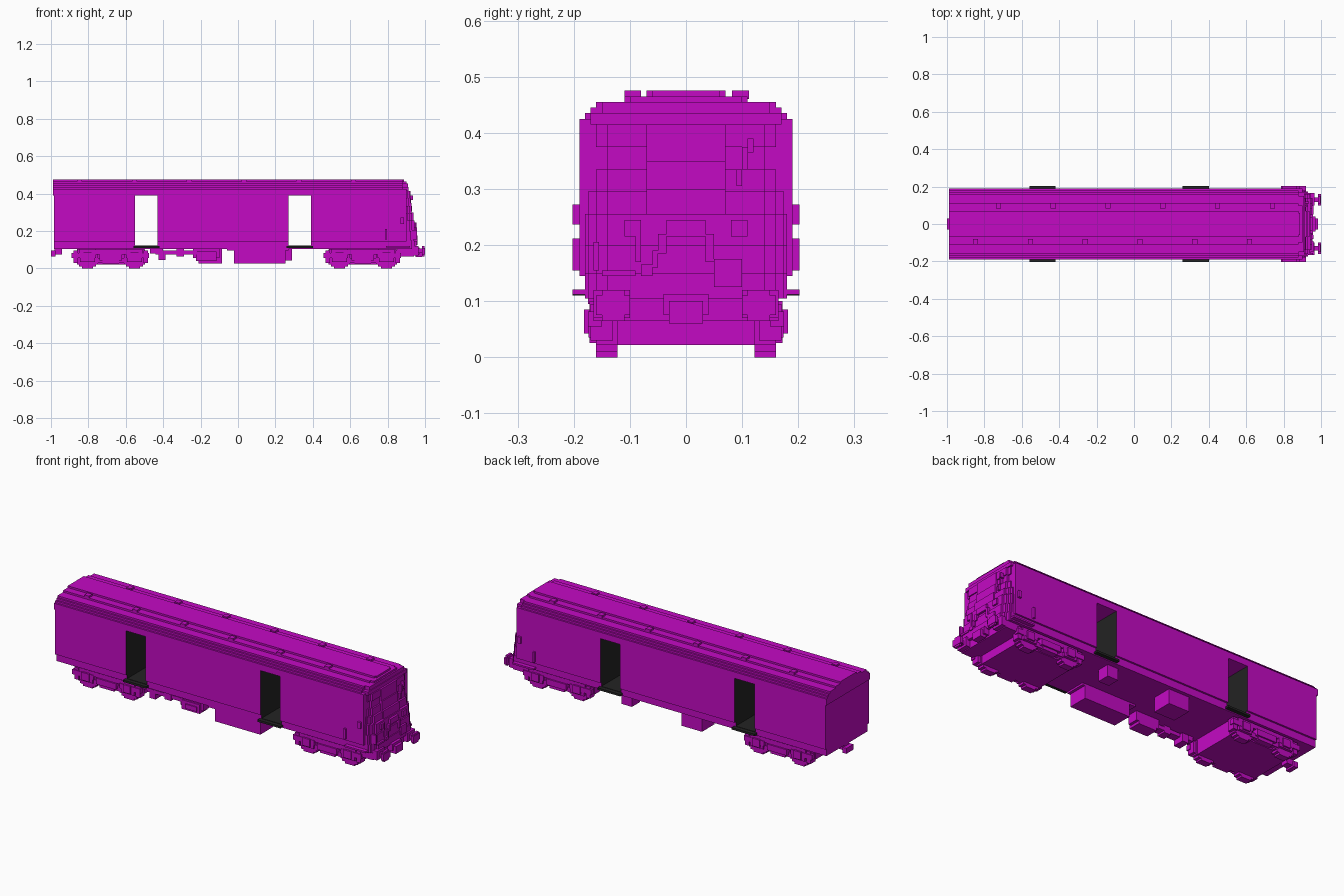
import bpy, bmesh


def material(name, rgb):
    m = bpy.data.materials.new(name)
    m.diffuse_color = (*rgb, 1)
    return m


magenta = material("magenta", (0.55, 0.003, 0.55))
black = material("black", (0.017, 0.017, 0.017))


def finish(name, bm, mats):
    bmesh.ops.recalc_face_normals(bm, faces=bm.faces)
    me = bpy.data.meshes.new(name)
    bm.to_mesh(me)
    bm.free()
    for m in mats:
        me.materials.append(m)
    ob = bpy.data.objects.new(name, me)
    bpy.context.collection.objects.link(ob)
    return ob


def boxes(name, items, mat=magenta, mirror=False):
    """One object from (x0, x1, y0, y1, z0, z1) blocks, optionally mirrored in y."""
    bm = bmesh.new()
    if mirror:
        items = items + [(a, b, -d, -c, e, f) for a, b, c, d, e, f in items]
    for x0, x1, y0, y1, z0, z1 in items:
        vs = bmesh.ops.create_cube(bm, size=1)["verts"]
        for v in vs:
            v.co.x = x0 if v.co.x < 0 else x1
            v.co.y = y0 if v.co.y < 0 else y1
            v.co.z = z0 if v.co.z < 0 else z1
    return finish(name, bm, [mat])


def extrude(name, half, spans, dark_ends=()):
    """Symmetric (y, z) profile run along x; ends listed in dark_ends are black."""
    bm = bmesh.new()
    prof = half + [(-y, z) for y, z in reversed(half)]
    for x0, x1 in spans:
        f = bm.faces.new([bm.verts.new((x0, y, z)) for y, z in prof])
        out = bmesh.ops.extrude_face_region(bm, geom=[f], use_keep_orig=True)
        for v in out["geom"]:
            if isinstance(v, bmesh.types.BMVert):
                v.co.x = x1
    for f in bm.faces:
        xs = [v.co.x for v in f.verts]
        if max(xs) - min(xs) < 1e-5 and any(abs(xs[0] - d) < 1e-4 for d in dark_ends):
            f.material_index = 1
    return finish(name, bm, [magenta, black])


DOORS = [(-0.55, -0.43), (0.27, 0.39)]
BACK, CAB = -0.983, 0.88

# Body shell: floor, three wall blocks with dark doorway ends, stepped roof
extrude("floor_frame", [(0.18, 0.105), (0.18, 0.12)], [(BACK, CAB)])
extrude("side_walls", [(0.18, 0.12), (0.18, 0.145), (0.19, 0.145), (0.19, 0.39)],
        [(BACK, -0.55), (-0.43, 0.27), (0.39, CAB)], [-0.55, -0.43, 0.27, 0.39])
extrude("roof", [(0.19, 0.39), (0.19, 0.425), (0.18, 0.425), (0.18, 0.435), (0.17, 0.435),
                 (0.17, 0.445), (0.16, 0.445), (0.16, 0.455), (0.11, 0.455), (0.11, 0.465),
                 (0.07, 0.465), (0.07, 0.475)], [(-0.99, CAB)])

# Doorway floors with projecting sills
boxes("door_sills", [(a - 0.01, b + 0.01, s * 0.19 - 0.012, s * 0.19 + 0.012, 0.11, 0.121)
                     for a, b in DOORS for s in (-1, 1)], black)
boxes("doorway_floors", [(a, b, -0.18, 0.18, 0.118, 0.123) for a, b in DOORS], black)

# Roof vents, staggered on both slopes
vents = []
for i in range(6):
    for x, y in ((-0.725 + i * 0.293, 0.097), (-0.847 + i * 0.293, -0.095)):
        vents.append((x - 0.014, x + 0.014, y - 0.015, y + 0.015, 0.46, 0.475))
boxes("roof_vents", vents)

# Cab nose: stepped layers (z0, z1, front x), corners stepped back
nose = []
for z0, z1, x in [(0.105, 0.15, 0.955), (0.15, 0.2, 0.95), (0.2, 0.255, 0.943),
                  (0.255, 0.295, 0.93), (0.295, 0.335, 0.92), (0.335, 0.375, 0.912),
                  (0.375, 0.415, 0.918)]:
    for dx, y in ((0.0, 0.14), (0.012, 0.16), (0.025, 0.175), (0.035, 0.18)):
        nose.append((CAB, x - dx, -y, y, z0, z1))
nose += [(CAB, 0.90, -0.19, 0.19, 0.145, 0.425), (CAB, 0.912, -0.17, 0.17, 0.415, 0.435),
         (CAB, 0.908, -0.15, 0.15, 0.435, 0.455), (CAB, 0.9, -0.10, 0.10, 0.455, 0.465),
         (CAB, 0.888, -0.06, 0.06, 0.465, 0.475), (0.85, 0.94, -0.165, 0.165, 0.065, 0.105)]
boxes("cab_nose", nose)

# Front details
boxes("end_door", [(0.9, 0.938, -0.07, 0.07, 0.25, 0.3), (0.9, 0.928, -0.07, 0.07, 0.3, 0.35),
                   (0.9, 0.922, -0.07, 0.07, 0.35, 0.415)])
boxes("wiper", [(0.9, 0.93, 0.09, 0.1, 0.305, 0.335), (0.9, 0.926, 0.1, 0.11, 0.335, 0.375),
                (0.9, 0.935, 0.11, 0.12, 0.365, 0.39)])
boxes("front_pipes", [(0.93, 0.953, -0.09, -0.08, 0.17, 0.245), (0.93, 0.96, -0.15, -0.09, 0.145, 0.155),
                      (0.93, 0.957, -0.165, -0.155, 0.155, 0.205), (0.93, 0.96, -0.08, -0.06, 0.145, 0.165),
                      (0.93, 0.958, -0.06, -0.05, 0.16, 0.19), (0.93, 0.957, -0.05, -0.035, 0.185, 0.22),
                      (0.93, 0.955, -0.035, 0.035, 0.215, 0.245), (0.93, 0.957, 0.035, 0.05, 0.17, 0.22),
                      (0.93, 0.96, 0.05, 0.1, 0.125, 0.175)])
boxes("tail_lamps", [(0.92, 0.952, 0.08, 0.11, 0.215, 0.245)], mirror=True)
boxes("buffers", [(0.93, 0.99, 0.118, 0.142, 0.082, 0.106), (0.985, 1.0, 0.1, 0.16, 0.075, 0.11),
                  (0.985, 0.998, 0.11, 0.15, 0.065, 0.12), (0.94, 0.965, 0.1, 0.165, 0.07, 0.12)],
      mirror=True)
boxes("front_coupler", [(0.93, 0.97, -0.04, 0.04, 0.075, 0.113), (0.95, 0.985, -0.03, 0.03, 0.06, 0.1)])
boxes("rear_coupler", [(-1.0, -0.975, -0.03, 0.03, 0.065, 0.095), (-0.98, -0.94, -0.02, 0.02, 0.075, 0.107)])

# Cab side steps and handrails
boxes("cab_steps", [(0.79, 0.92, 0.17, 0.202, 0.112, 0.121)], mirror=True)
boxes("handrails", [(0.785, 0.796, 0.185, 0.202, 0.155, 0.212),
                    (0.87, 0.888, 0.185, 0.202, 0.237, 0.272)], mirror=True)

# Bogies: centre block, side frames, springs and stepped wheels
for name, cx in (("rear", -0.68), ("front", 0.667)):
    frame = [(-0.17, 0.17, 0.15, 0.172, 0.075, 0.1), (-0.21, -0.08, 0.15, 0.175, 0.055, 0.082),
             (0.08, 0.205, 0.15, 0.175, 0.055, 0.082), (-0.2, -0.175, 0.13, 0.17, 0.03, 0.095),
             (0.175, 0.2, 0.13, 0.17, 0.03, 0.095), (-0.06, 0.06, 0.14, 0.18, 0.042, 0.075),
             (-0.045, 0.045, 0.14, 0.172, 0.025, 0.09), (-0.09, 0.09, 0.14, 0.165, 0.03, 0.055)]
    wheels = []
    for w in (-0.125, 0.127):
        frame += [(w - 0.022, w + 0.022, 0.15, 0.182, 0.042, 0.085),
                  (w - 0.04, w + 0.04, 0.15, 0.174, 0.035, 0.07)]
        for half, z0, z1 in ((0.03, 0.0, 0.12), (0.046, 0.01, 0.11), (0.057, 0.022, 0.1)):
            wheels.append((w - half, w + half, 0.122, 0.16, z0, min(z1, 0.106)))
    move = lambda items: [(cx + a, cx + b, *r) for a, b, *r in items]
    boxes(name + "_bogie_block", move([(-0.18, 0.18, -0.14, 0.14, 0.022, 0.106)]))
    boxes(name + "_bogie_frames", move(frame), mirror=True)
    boxes(name + "_wheels", move(wheels), mirror=True)

# Equipment under the floor
boxes("battery_box", [(-0.022, 0.255, -0.17, -0.06, 0.025, 0.106), (-0.06, 0.27, -0.175, -0.06, 0.095, 0.108)])
boxes("side_boxes", [(-0.21, -0.085, 0.05, 0.16, 0.025, 0.106), (0.225, 0.29, 0.08, 0.15, 0.042, 0.106)])
boxes("brake_gear", [(-0.44, -0.22, -0.165, -0.12, 0.075, 0.095), (-0.47, -0.4, -0.16, -0.12, 0.08, 0.106),
                     (-0.425, -0.388, -0.165, -0.1, 0.045, 0.09), (-0.33, -0.29, -0.17, -0.12, 0.065, 0.106),
                     (-0.225, -0.115, -0.17, -0.1, 0.04, 0.09), (-0.24, -0.1, -0.16, -0.1, 0.055, 0.106),
                     (-0.2, -0.13, -0.176, -0.1, 0.05, 0.075)])
